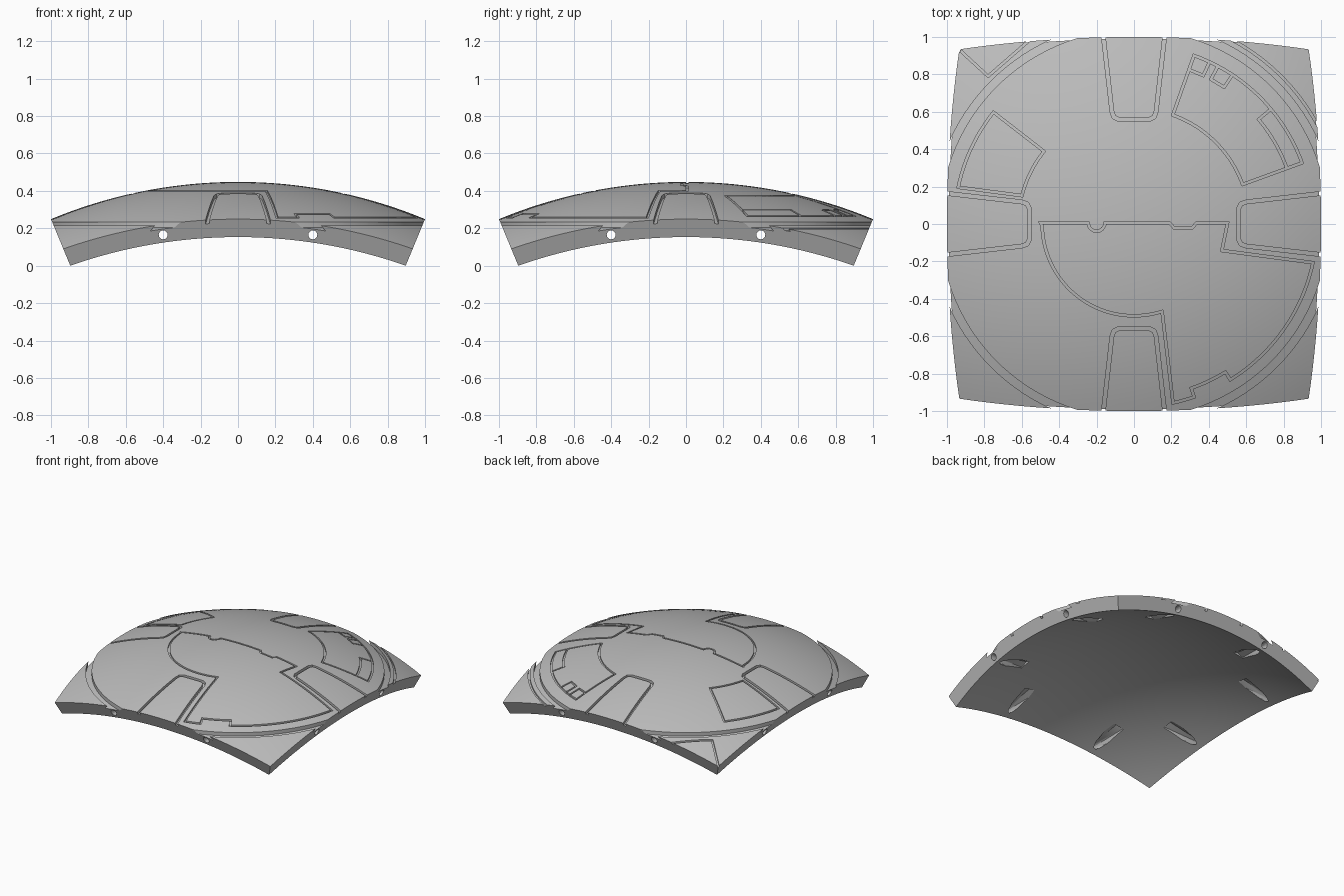
import bpy, bmesh, math
from mathutils import Vector, Matrix

if "Cube" in bpy.data.objects:
    bpy.data.objects.remove(bpy.data.objects["Cube"])

HALF = math.radians(22.5)
R = 1 / math.sin(HALF)            # outer radius
THICK = 0.104
ZC = -(R - THICK) / math.sqrt(1 + 2 * math.tan(HALF) ** 2)

mat = bpy.data.materials.new("hull_grey")
mat.use_nodes = True
GREY = (0.5, 0.5, 0.5, 1)
mat.diffuse_color = GREY
mat.node_tree.nodes["Principled BSDF"].inputs["Base Color"].default_value = GREY


def make_object(name, bm):
    bmesh.ops.recalc_face_normals(bm, faces=bm.faces)
    mesh = bpy.data.meshes.new(name)
    bm.to_mesh(mesh)
    bm.free()
    mesh.materials.append(mat)
    obj = bpy.data.objects.new(name, mesh)
    bpy.context.collection.objects.link(obj)
    return obj


def polar(r, deg):
    return (r * math.cos(math.radians(deg)), r * math.sin(math.radians(deg)))


def arc(r, a, b, steps=24):
    return [polar(r, a + (b - a) * i / steps) for i in range(steps + 1)]


def turn(points, quarter):
    rot = Matrix.Rotation(quarter * math.pi / 2, 2)
    return [tuple(rot @ Vector(p)) for p in points]


# Curved square shell
def build_shell():
    bm = bmesh.new()
    bmesh.ops.create_grid(bm, x_segments=48, y_segments=48, size=1)
    for v in bm.verts:
        d = Vector((math.tan(v.co.x * HALF), math.tan(v.co.y * HALF), 1))
        v.co = d.normalized() * R
    ext = bmesh.ops.extrude_face_region(bm, geom=bm.faces[:], use_keep_orig=True)
    for v in ext["geom"]:
        if isinstance(v, bmesh.types.BMVert):
            v.co *= (R - THICK) / R
    bmesh.ops.translate(bm, verts=bm.verts, vec=(0, 0, ZC))
    return make_object("armor_shell", bm)


# Ribbon cutter that follows a plan path at an even depth below the dome
def groove(path, width, depth, closed=False):
    pts = [Vector(p) for p in path]
    dense = []
    count = len(pts) if closed else len(pts) - 1
    for i in range(count):
        a, b = pts[i], pts[(i + 1) % len(pts)]
        n = max(1, math.ceil((b - a).length / 0.06))
        dense += [a.lerp(b, k / n) for k in range(n)]
    if not closed:
        dense.append(pts[-1])
    bm = bmesh.new()
    rings = []
    m = len(dense)
    for i, p in enumerate(dense):
        prev = dense[i - 1] if (closed or i) else p
        nxt = dense[(i + 1) % m] if (closed or i < m - 1) else p
        d1, d2 = (p - prev), (nxt - p)
        d1 = d1.normalized() if d1.length else d2.normalized()
        d2 = d2.normalized() if d2.length else d1
        t = (d1 + d2).normalized()
        side = Vector((-t.y, t.x)) * (width / 2 / max(0.5, t.dot(d1)))
        ring = []
        for s, r in ((1, R - depth), (-1, R - depth), (-1, R + 0.05), (1, R + 0.05)):
            q = p + side * s
            ring.append(bm.verts.new((q.x, q.y, math.sqrt(r * r - q.length_squared) + ZC)))
        rings.append(ring)
    for i in range(m if closed else m - 1):
        a, b = rings[i], rings[(i + 1) % m]
        for k in range(4):
            bm.faces.new((a[k], a[(k + 1) % 4], b[(k + 1) % 4], b[k]))
    if not closed:
        bm.faces.new(rings[0])
        bm.faces.new(rings[-1])
    return make_object("groove_cutter", bm)


# Bore from an edge, flaring where it breaks through the underside
def bore(quarter, x):
    bm = bmesh.new()
    rot = Matrix.Rotation(quarter * math.pi / 2, 4, "Z")
    place = rot @ Matrix.Translation((x, -0.9, 0.165)) @ Matrix.Rotation(-math.pi / 2, 4, "X")
    bmesh.ops.create_cone(bm, cap_ends=True, segments=16, radius1=0.024,
                          radius2=0.024, depth=0.5, matrix=place)
    straight = make_object("bore_cutter", bm)
    bm = bmesh.new()
    place = rot @ Matrix.Translation((x, -0.8, 0.165)) @ Matrix.Rotation(-math.pi / 2, 4, "X")
    bmesh.ops.create_cone(bm, cap_ends=True, segments=8, radius1=0.018,
                          radius2=0.075, depth=0.28, matrix=place)
    return [straight, make_object("flare_cutter", bm)]


shell = build_shell()
cutters = []

# Wide ring channel around the disc
cutters.append(groove(arc(1.06, 0, 360, 120)[:-1], 0.042, 0.026, True))

# Four tapered edge panels
panel = [(-0.175, -1.1), (-0.118, -0.6), (-0.108, -0.572), (-0.085, -0.56)]
panel += [(-x, y) for x, y in reversed(panel)]
for q in range(4):
    cutters.append(groove(turn(panel, q), 0.02, 0.022))

# Fine panel lines
FINE = 0.013
sector_a = arc(0.96, 141.5, 168.2) + arc(0.618, 165.8, 141.1)
sector_b = arc(0.956, 20, 70.4) + arc(0.618, 70.4, 20)
hatch = [(-0.5, 0.006)]
hatch += [(-0.2 + 0.045 * math.cos(a), 0.006 + 0.045 * math.sin(a))
          for a in [math.pi * (1 + i / 8) for i in range(9)]]
hatch += [(0.19, 0.006), (0.215, -0.022), (0.31, -0.022), (0.335, 0.006),
          (0.5, 0.006), (0.47, -0.142)]
hatch += arc(0.979, -12.2, -58.3)
hatch += arc(0.93, -58.3, -70.8, 6)
hatch += arc(0.979, -70.8, -77.7, 4)
hatch += arc(0.491, -72.2, -179, 30)
for outline in (sector_a, sector_b, hatch):
    cutters.append(groove(outline, FINE, 0.012, True))

# Small lines inside the second sector, and on the corners
cutters.append(groove(arc(0.87, 19.6, 40, 10) + [polar(0.958, 40)], FINE, 0.0112))
cutters.append(groove([polar(0.956, 65), polar(0.876, 65), polar(0.876, 70.6)], FINE, 0.0112))
cutters.append(groove([polar(0.958, 62), polar(0.876, 62), polar(0.876, 56.6),
                       polar(0.957, 56.6)], FINE, 0.0112))
cutters.append(groove(arc(1.115, 22, 68), FINE, 0.012))
cutters.append(groove([(-0.97, 0.965), (-0.78, 0.79), (-0.55, 0.99)], FINE, 0.012))

# Edge bores
for q in range(4):
    for x in (-0.4, 0.4):
        cutters += bore(q, x)

bpy.context.view_layer.objects.active = shell
for c in cutters:
    c.hide_render = True
    mod = shell.modifiers.new("cut", "BOOLEAN")
    mod.operation = "DIFFERENCE"
    mod.solver = "EXACT"
    mod.object = c
    bpy.ops.object.modifier_apply(modifier=mod.name)
    bpy.data.objects.remove(c)

# Smooth dome, crisp edges
for o in bpy.context.selected_objects:
    o.select_set(False)
shell.select_set(True)
bpy.ops.object.shade_smooth_by_angle(angle=math.radians(25))
